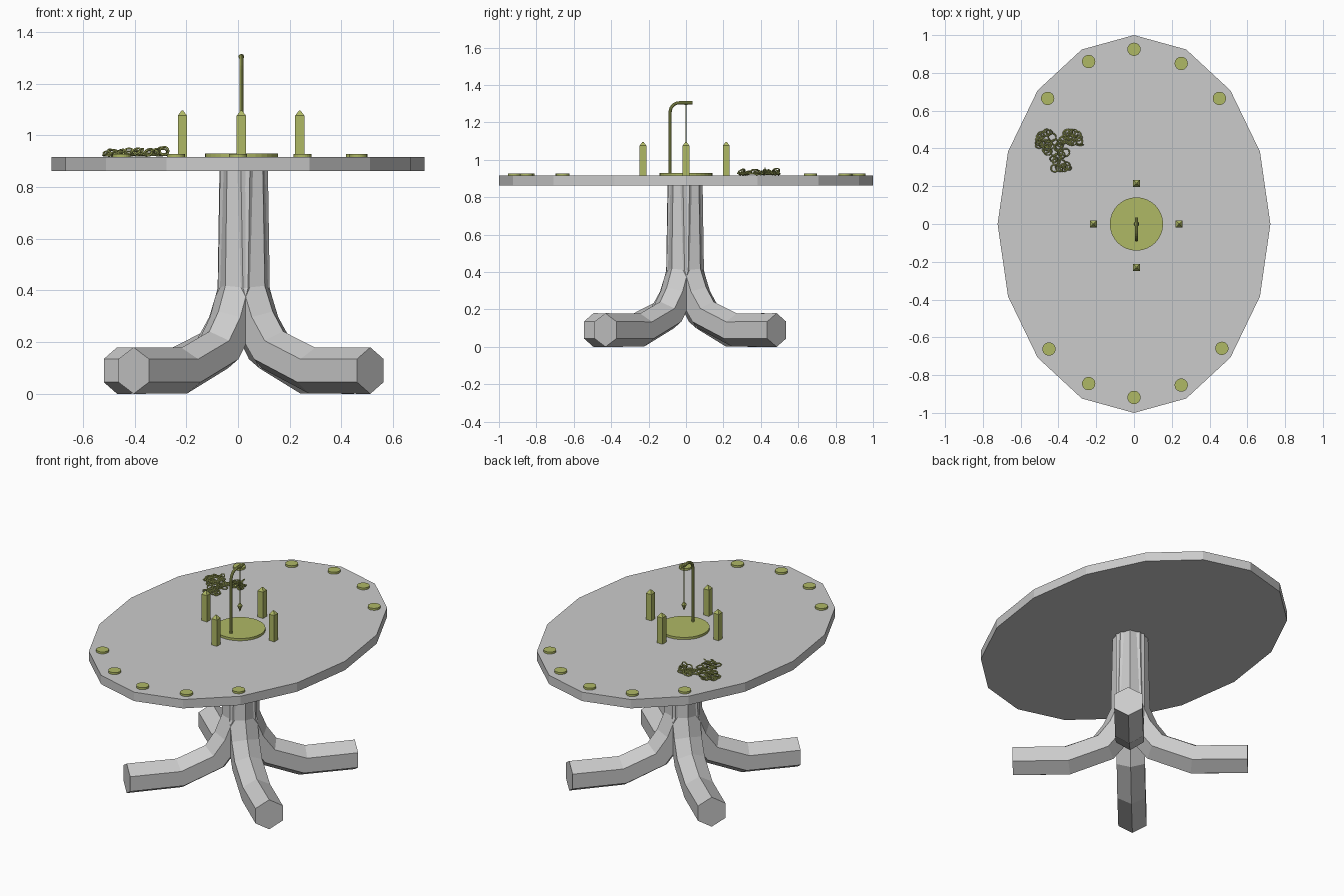
import bpy, bmesh, math, random
from mathutils import Vector, Matrix, Euler

if "Cube" in bpy.data.objects:
    bpy.data.objects.remove(bpy.data.objects["Cube"])

olive = bpy.data.materials.new("olive")
olive.diffuse_color = (0.43, 0.48, 0.13, 1)
olive.use_nodes = True
olive.node_tree.nodes["Principled BSDF"].inputs["Base Color"].default_value = olive.diffuse_color


def make_object(name, bm, mat=None, smooth=False):
    bmesh.ops.recalc_face_normals(bm, faces=bm.faces)
    for f in bm.faces:
        f.smooth = smooth
    me = bpy.data.meshes.new(name)
    bm.to_mesh(me)
    bm.free()
    ob = bpy.data.objects.new(name, me)
    bpy.context.collection.objects.link(ob)
    if mat:
        me.materials.append(mat)
    return ob


def add_prism(bm, center, r1, r2, z0, z1, sides, turn=0.0):
    m = Matrix.Translation((center[0], center[1], (z0 + z1) / 2)) @ Matrix.Rotation(turn, 4, 'Z')
    return bmesh.ops.create_cone(bm, cap_ends=True, segments=sides, radius1=r1,
                                 radius2=r2, depth=z1 - z0, matrix=m)["verts"]


def add_tube(bm, path, side, radius, sides):
    """Sweep a polygon along a planar path; side is the plane's normal."""
    path = [Vector(p) for p in path]
    rings = []
    for i, p in enumerate(path):
        a = (p - path[max(i - 1, 0)]).normalized()
        b = (path[min(i + 1, len(path) - 1)] - p).normalized()
        up = (a + b).normalized().cross(side)
        rings.append([bm.verts.new(p + radius * (math.cos(t) * up + math.sin(t) * side))
                      for t in (2 * math.pi * k / sides for k in range(sides))])
    for r, s in zip(rings, rings[1:]):
        for k in range(sides):
            n = (k + 1) % sides
            bm.faces.new((r[k], r[n], s[n], s[k]))
    bm.faces.new(rings[0])
    bm.faces.new(rings[-1])


def add_torus(bm, major, minor, n, m, mat):
    grid = [[bm.verts.new(mat @ Vector((
        (major + minor * math.cos(b)) * math.cos(a),
        (major + minor * math.cos(b)) * math.sin(a), minor * math.sin(b))))
        for b in (2 * math.pi * j / m for j in range(m))]
        for a in (2 * math.pi * i / n for i in range(n))]
    for i in range(n):
        for j in range(m):
            i2, j2 = (i + 1) % n, (j + 1) % m
            bm.faces.new((grid[i][j], grid[i2][j], grid[i2][j2], grid[i][j2]))


# Oval tabletop, 16 sides
bm = bmesh.new()
add_prism(bm, (0, 0), 1, 1, 0.862, 0.916, 16)
bmesh.ops.scale(bm, vec=(0.722, 1, 1), verts=bm.verts)
make_object("tabletop", bm)

# Four bent hexagonal legs meeting in the column
profile = [(0.008, 0.875), (0.02, 0.40), (0.07, 0.275), (0.148, 0.17), (0.35, 0.09), (0.649, 0.09)]
for i in range(4):
    ang = math.radians(-41 + 90 * i)
    d = Vector((math.cos(ang), math.sin(ang), 0))
    side = Vector((-d.y, d.x, 0))
    bm = bmesh.new()
    add_tube(bm, [Vector((0.022, -0.005, z)) + d * r for r, z in profile], side, 0.09, 6)
    make_object(f"leg_{i + 1}", bm)

# Round tokens along both ends of the table
tokens = [(0, 0.925), (-0.24, 0.86), (0.25, 0.85), (-0.457, 0.665), (0.452, 0.665),
          (0, -0.918), (-0.24, -0.845), (0.25, -0.853), (-0.45, -0.662), (0.465, -0.658)]
for i, c in enumerate(tokens):
    bm = bmesh.new()
    add_prism(bm, c, 0.035, 0.035, 0.914, 0.928, 24)
    make_object(f"token_{i + 1}", bm, olive)

# Centre base disc
CX = 0.013
bm = bmesh.new()
add_prism(bm, (CX, 0), 0.141, 0.141, 0.914, 0.93, 32)
make_object("stand_base", bm, olive)

# Hooked stand pole
bm = bmesh.new()
arc = [(CX, -0.035 - 0.05 * math.cos(t), 1.255 + 0.05 * math.sin(t))
       for t in (math.pi / 2 * k / 6 for k in range(7))]
add_tube(bm, [(CX, -0.085, 0.92)] + arc + [(CX, 0.035, 1.305)], Vector((1, 0, 0)), 0.0085, 10)
make_object("stand_pole", bm, olive)

# Collar, string and pointed pendulum bob
bm = bmesh.new()
m = Matrix.Translation((CX, 0, 1.304)) @ Matrix.Rotation(math.pi / 2, 4, 'X')
bmesh.ops.create_cone(bm, cap_ends=True, segments=10, radius1=0.011, radius2=0.011, depth=0.016, matrix=m)
make_object("pole_collar", bm, olive)
bm = bmesh.new()
add_prism(bm, (CX, 0), 0.0025, 0.0025, 1.07, 1.30, 6)
make_object("pendulum_string", bm, olive)
bm = bmesh.new()
add_prism(bm, (CX, 0), 0.015, 0.004, 1.065, 1.08, 8)
add_prism(bm, (CX, 0), 0.001, 0.015, 1.03, 1.065, 8)
make_object("pendulum_bob", bm, olive)

# Four square pointed pillars
for i, c in enumerate([(-0.215, 0), (0.239, 0), (CX, 0.215), (CX, -0.23)]):
    r = 0.018 * math.sqrt(2)
    bm = bmesh.new()
    add_prism(bm, c, r, r, 0.914, 1.076, 4, math.pi / 4)
    add_prism(bm, c, r, 0.004, 1.076, 1.096, 4, math.pi / 4)
    make_object(f"pillar_{i + 1}", bm, olive)

# Heap of chain links following a folded path
random.seed(4)
trail = [(-0.285, 0.42), (-0.30, 0.48), (-0.36, 0.485), (-0.32, 0.43), (-0.38, 0.45), (-0.40, 0.40),
         (-0.45, 0.49), (-0.50, 0.465), (-0.505, 0.42), (-0.45, 0.43), (-0.47, 0.385),
         (-0.36, 0.38), (-0.43, 0.34), (-0.34, 0.30), (-0.42, 0.295)]
trail = [Vector((x, y, 0)) for x, y in trail]
LINKS = 48
bm = bmesh.new()
for i in range(LINKS):
    t = i / (LINKS - 1) * (len(trail) - 1)
    k = min(int(t), len(trail) - 2)
    p = trail[k].lerp(trail[k + 1], t - k)
    tilt = random.uniform(-0.25, 0.25) if i % 2 else random.uniform(0.3, 0.8)
    radius = random.uniform(0.016, 0.021)
    if i == 0:
        tilt = 1.4
    p.z = 0.92 + radius * abs(math.sin(tilt)) + random.uniform(0, 0.008)
    rot = Euler((tilt, 0, 0 if i == 0 else random.uniform(0, 6.28))).to_matrix().to_4x4()
    add_torus(bm, radius, 0.0036, 14, 6, Matrix.Translation(p) @ rot)
make_object("chain_heap", bm, olive, smooth=True)
